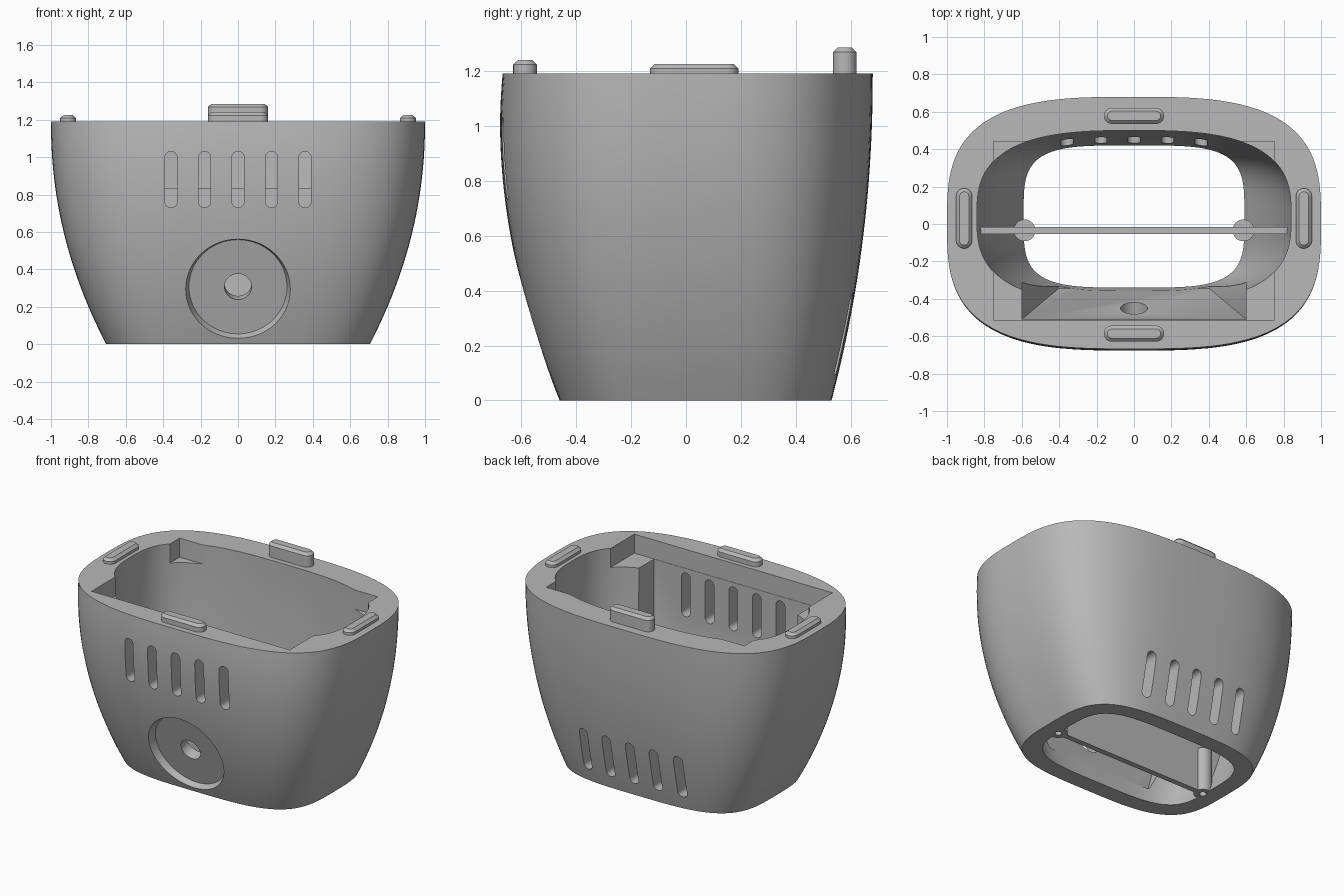
import bpy, bmesh, math
from mathutils import Matrix

cube = bpy.data.objects.get("Cube")
if cube:
    bpy.data.objects.remove(cube, do_unlink=True)

H = 1.19      # rim height
SEG = 128

grey = bpy.data.materials.new("plastic_grey")
grey.use_nodes = True
grey.diffuse_color = (0.48, 0.48, 0.48, 1)
grey.node_tree.nodes["Principled BSDF"].inputs["Base Color"].default_value = (0.48, 0.48, 0.48, 1)


# Cross-section outlines
def rounded(ax, front, back, n):
    """Superellipse between y = -front and y = back."""
    mid, by, pts = (back - front) / 2, (back + front) / 2, []
    for i in range(SEG):
        a = math.tau * i / SEG
        c, s = math.cos(a), math.sin(a)
        r = (abs(c) ** n + abs(s) ** n) ** (-1 / n)
        pts.append((ax * r * c, mid + by * r * s))
    return pts


def rect(hx, y0, y1):
    return [(-hx, y0), (hx, y0), (hx, y1), (-hx, y1)]


def circle(r, x=0, y=0, n=64):
    return [(x + r * math.cos(math.tau * i / n), y + r * math.sin(math.tau * i / n)) for i in range(n)]


def stadium(half, r, along_x=False, x=0, y=0):
    pts = []
    for end in (1, -1):
        for i in range(13):
            a = math.pi * i / 12
            pts.append((end * r * math.cos(a), end * (r * math.sin(a) + half - r)))
    if along_x:
        pts = [(v, -u) for u, v in pts]
    return [(u + x, v + y) for u, v in pts]


def loft(name, rings, matrix=Matrix()):
    """Closed solid through (height, outline) rings."""
    bm = bmesh.new()
    loops = [[bm.verts.new((x, y, z)) for x, y in pts] for z, pts in rings]
    n = len(loops[0])
    for lo, hi in zip(loops, loops[1:]):
        for i in range(n):
            j = (i + 1) % n
            bm.faces.new((lo[i], lo[j], hi[j], hi[i]))
    bm.faces.new(loops[0][::-1])
    bm.faces.new(loops[-1])
    bm.transform(matrix)
    bmesh.ops.recalc_face_normals(bm, faces=bm.faces)
    me = bpy.data.meshes.new(name)
    bm.to_mesh(me)
    bm.free()
    me.materials.append(grey)
    ob = bpy.data.objects.new(name, me)
    bpy.context.collection.objects.link(ob)
    return ob


def activate(ob):
    bpy.ops.object.select_all(action='DESELECT')
    ob.select_set(True)
    bpy.context.view_layer.objects.active = ob


def cut(target, tool):
    """Subtract the tool, changing solver if the target would collapse."""
    tool.hide_render = True
    bpy.context.view_layer.update()
    width = target.dimensions.x
    mod = target.modifiers.new("cut", 'BOOLEAN')
    mod.operation, mod.object = 'DIFFERENCE', tool
    for solver in ('EXACT', 'MANIFOLD'):
        mod.solver = solver
        bpy.context.view_layer.update()
        if target.dimensions.x > 0.9 * width:
            break
    activate(target)
    bpy.ops.object.modifier_apply(modifier=mod.name)
    bpy.data.objects.remove(tool, do_unlink=True)


def smooth(ob):
    activate(ob)
    bpy.ops.object.shade_smooth_by_angle(angle=math.radians(30))


# Curved wall profiles by height
def flare(z):
    t = min(max(z / H, 0), 1)
    return 1 - (1 - t) ** 2.1


def outer(z):
    f = flare(z)
    front = 0.677 - 0.217 * abs(1 - z) ** 1.9    # front bulges just below the rim
    return rounded(0.705 + 0.295 * f, front, 0.53 + 0.15 * f, 3.6 - 0.5 * f)


def inner_half(z):
    return 0.59 + 0.25 * flare(z)


def inner(z):
    f = flare(z)
    return rounded(inner_half(z), 0.34 + 0.08 * f, 0.42 + 0.08 * f, 4 - 1.1 * f)


levels = [H * i / 24 for i in range(25)]

# Housing shell
body = loft("housing", [(z, outer(z)) for z in levels])
cut(body, loft("cavity", [(-0.1, inner(0))] + [(z, inner(z)) for z in levels] + [(1.3, inner(H))]))
# Flat inner front wall with sloping foot
cut(body, loft("front_bay", [(0.103, rect(0.403, -0.345, 0.013)), (0.45, rect(0.6, -0.51, 0.013)),
                             (1.3, rect(0.6, -0.51, 0.013))]))
# Shallow rectangular seat under the rim
cut(body, loft("rim_seat", [(1.06, rect(0.75, -0.512, 0.44)), (1.31, rect(0.75, -0.512, 0.44))]))

# Vent slots, upper front and lower back
for y, z in ((-0.55, 0.88), (0.55, 0.24)):
    for k in range(-2, 3):
        slot = stadium(0.15, 0.033)
        place = Matrix.Translation((k * 0.179, y, z)) @ Matrix.Rotation(math.pi / 2, 4, 'X')
        cut(body, loft("slot", [(-0.25, slot), (0.25, slot)], place))

# Round tapered recess with centre hole, square to the sloping front
tilt = Matrix.Translation((0, -0.56, 0.293)) @ Matrix.Rotation(math.radians(106), 4, 'X')
cut(body, loft("recess", [(-0.05, circle(0.262)), (0.1, circle(0.315))], tilt))
cut(body, loft("centre_hole", [(-0.22, circle(0.072)), (0.11, circle(0.072))], tilt))

# Divider wall, and screw posts bored from below
heights = [0.002] + [0.835 * i / 8 for i in range(1, 9)]
divider = loft("divider", [(z, rect(inner_half(z) + 0.03, -0.053, -0.015)) for z in heights])
for name, x in (("left_post", 0.585), ("right_post", -0.585)):
    shaft = circle(0.058, x, -0.034, 32)
    post = loft(name, [(0.002, shaft), (0.3, shaft)])
    bore = circle(0.022, x, -0.034, 20)
    for part in (body, divider, post):
        cut(part, loft("bore", [(-0.1, bore), (0.2, bore)]))
    smooth(post)
smooth(body)

# Chamfered locating tabs on the rim
tabs = (("front_tab", 0, -0.586, True, 1.24), ("back_tab", 0, 0.578, True, 1.285),
        ("left_tab", 0.908, 0.03, False, 1.225), ("right_tab", -0.908, 0.03, False, 1.225))
for name, x, y, along, top in tabs:
    wide = stadium(0.161, 0.043, along, x, y)
    slim = stadium(0.143, 0.025, along, x, y)
    smooth(loft(name, [(H - 0.02, wide), (top - 0.017, wide), (top, slim)]))
